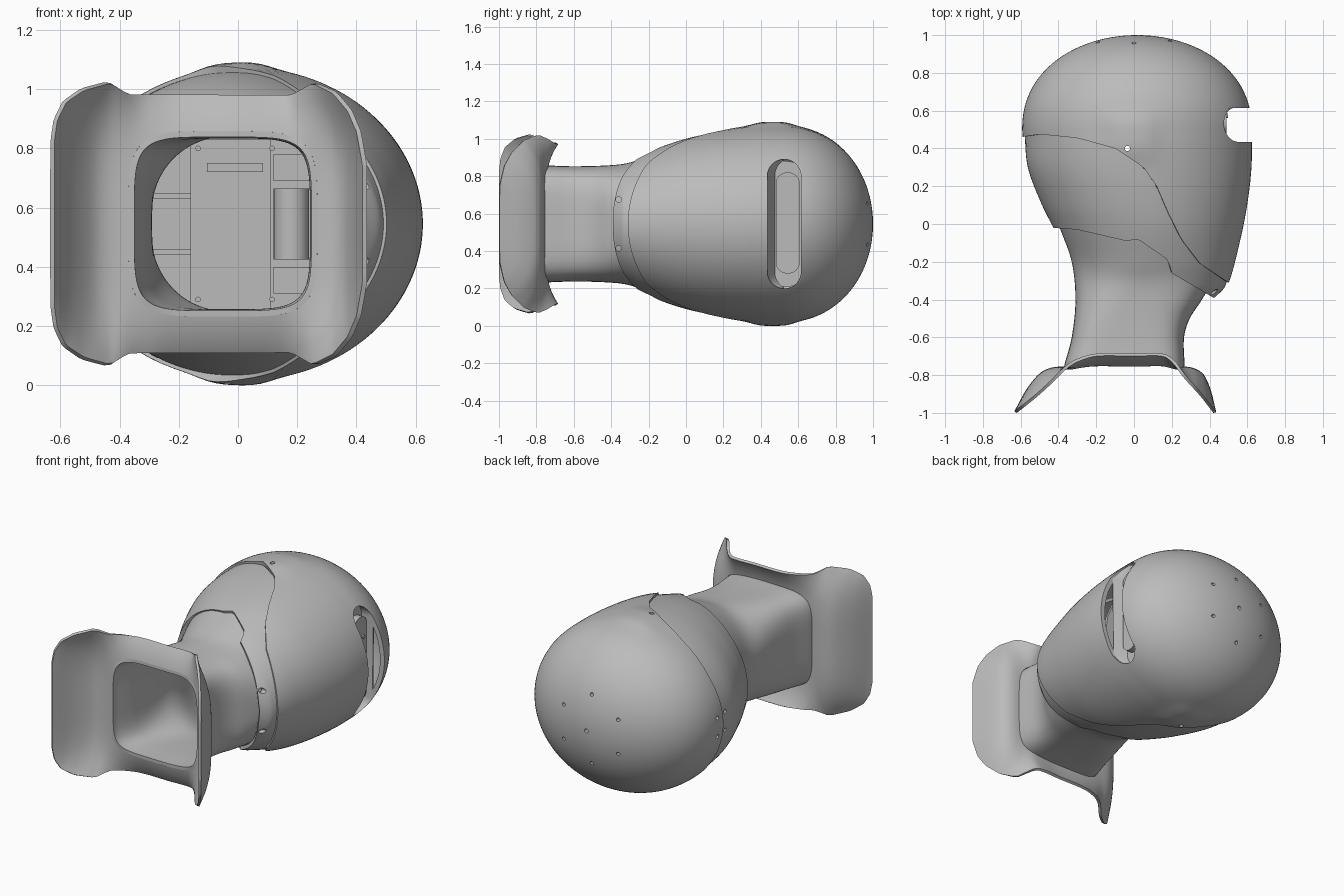
import bpy, bmesh
from math import sin, cos, pi, copysign, exp

if "Cube" in bpy.data.objects:
    bpy.data.objects.remove(bpy.data.objects["Cube"])

grey = bpy.data.materials.new("matte grey")
grey.use_nodes = True
grey.diffuse_color = (0.5, 0.5, 0.5, 1)
grey.node_tree.nodes["Principled BSDF"].inputs["Base Color"].default_value = (0.5, 0.5, 0.5, 1)
MID = 0.545   # height of the head's axis


def clamp(t):
    return max(0.0, min(1.0, t))


def line(pts, x):
    """Straight interpolation through points."""
    if x <= pts[0][0]:
        return pts[0][1]
    for (x0, y0), (x1, y1) in zip(pts, pts[1:]):
        if x <= x1:
            return y0 + (y1 - y0) * (x - x0) / (x1 - x0)
    return pts[-1][1]


def curve(pts, x):
    """Smooth interpolation through points."""
    if x <= pts[0][0] or x >= pts[-1][0]:
        return line(pts, x)
    n = len(pts)
    slope = lambda k: ((pts[min(k + 1, n - 1)][1] - pts[max(k - 1, 0)][1])
                       / (pts[min(k + 1, n - 1)][0] - pts[max(k - 1, 0)][0]))
    i = max(k for k in range(n - 1) if pts[k][0] <= x)
    (x0, y0), (x1, y1) = pts[i], pts[i + 1]
    d = x1 - x0
    t = (x - x0) / d
    return (y0 * (1 + 2 * t) * (1 - t) ** 2 + y1 * t * t * (3 - 2 * t)
            + slope(i) * d * t * (1 - t) ** 2 + slope(i + 1) * d * t * t * (t - 1))


def bisect(inside, lo, hi):
    for _ in range(32):
        m = (lo + hi) / 2
        lo, hi = (m, hi) if inside(m) else (lo, m)
    return lo


def oval(cx, a, h, n, ang):
    c, s = cos(ang), sin(ang)
    return (cx + a * copysign(abs(c) ** (2 / n), c), h * copysign(abs(s) ** (2 / n), s))


# Head and neck outlines along y
HEAD_BACK = [(-.42, -.25), (-.2, -.35), (-.02, -.43), (.1, -.49), (.3, -.565), (.5, -.583)]
HEAD_FRONT = [(-.42, .40), (-.39, .43), (-.33, .485), (-.1, .55), (.1, .59), (.3, .613), (.5, .615)]
HEAD_SIDE = [(-.42, .29), (-.3, .345), (-.2, .39), (0, .458), (.2, .498), (.4, .519), (.5, .52)]
NECK_BACK = [(-.75, -.37), (-.6, -.33), (-.4, -.31), (-.2, -.33), (0, -.40), (.1, -.43)]
NECK_FRONT = [(-.75, .268), (-.6, .265), (-.5, .295), (-.4, .36), (-.3, .41), (.1, .46)]
NECK_SIDE = [(-.75, .313), (-.6, .308), (-.4, .314), (-.3, .328), (-.2, .365), (0, .435), (.1, .45)]
SPLIT = [(-.6, .46), (-.5, .475), (-.3, .455), (-.1, .40), (.05, .30), (.12, .2),
         (.18, .06), (.25, -.08), (.35, -.21), (.5, -.31), (.7, -.32)]
HEM = [(-.43, -.02), (-.3, -.03), (-.04, -.09), (.02, -.08), (.18, -.19),
       (.2, -.26), (.42, -.39), (.7, -.40)]


def head(y, ang, grow=-.003):
    x0, x1 = curve(HEAD_BACK, y) - grow, curve(HEAD_FRONT, y) + grow
    k = (1 - clamp((y - .5) / .5) ** 2.2) ** .5
    return oval((x0 + x1) / 2, k * (x1 - x0) / 2, k * (curve(HEAD_SIDE, y) + grow), 2, ang)


def face(y, ang):
    # raised pad on each temple
    x, z = head(y, ang, .009)
    pad = .016 * exp(-((x + .01) / .13) ** 4 - ((y - .46) / .12) ** 4)
    return x, z + (copysign(pad, z) if abs(z) > .3 else 0)


def neck(y, ang):
    x0, x1 = curve(NECK_BACK, y), curve(NECK_FRONT, y)
    t = clamp((-.2 - y) / .52)
    return oval((x0 + x1) / 2, (x1 - x0) / 2, curve(NECK_SIDE, y), 2.1 + 2.5 * t * t * (3 - 2 * t), ang)


def edge_at(section, border):
    return lambda ang: bisect(lambda y: y < line(border, section(y, ang)[0]), -.42, .7)


def activate(ob):
    bpy.ops.object.select_all(action="DESELECT")
    ob.select_set(True)
    bpy.context.view_layer.objects.active = ob


def apply(ob, mod):
    activate(ob)
    bpy.ops.object.modifier_apply(modifier=mod.name)


def shade(ob):
    activate(ob)
    bpy.ops.object.shade_smooth_by_angle(angle=pi / 6)


def finish(ob, thick=0.0):
    ob.data.materials.append(grey)
    if thick:
        m = ob.modifiers.new("wall", "SOLIDIFY")
        m.thickness, m.offset = thick, -1
        apply(ob, m)
    shade(ob)
    return ob


def to_object(name, bm):
    me = bpy.data.meshes.new(name)
    bm.to_mesh(me)
    bm.free()
    ob = bpy.data.objects.new(name, me)
    bpy.context.collection.objects.link(ob)
    return ob


def loft(name, point, rings, sides, thick):
    """Skin of closed rings; point(u, angle) gives a position, u from 0 to 1."""
    bm = bmesh.new()
    g = [[bm.verts.new(point(i / rings, 2 * pi * j / sides)) for j in range(sides)]
         for i in range(rings + 1)]
    for a, b in zip(g, g[1:]):
        for j in range(sides):
            k = (j + 1) % sides
            bm.faces.new((a[j], b[j], b[k], a[k]))
    bmesh.ops.remove_doubles(bm, verts=bm.verts, dist=1e-5)
    return finish(to_object(name, bm), thick)


def tube_skin(section, start, end, ease=lambda u: u):
    def point(u, ang):
        y0, y1 = start(ang), end(ang)
        y = y0 + (y1 - y0) * ease(u)
        x, z = section(y, ang)
        return x, y, z + MID
    return point


def box(name, lo, hi, round_x=0.0):
    bm = bmesh.new()
    bmesh.ops.create_cube(bm, size=1)
    for v in bm.verts:
        v.co = [(l + h) / 2 + c * (h - l) for l, h, c in zip(lo, hi, v.co)]
    if round_x:
        es = [e for e in bm.edges if abs(e.verts[0].co.x - e.verts[1].co.x) > 1e-4]
        bmesh.ops.bevel(bm, geom=es, offset=round_x, segments=8, profile=.5, affect="EDGES")
    return finish(to_object(name, bm))


def rod(name, pos, r, length, axis):
    rot = {"x": (0, pi / 2, 0), "y": (pi / 2, 0, 0), "z": (0, 0, 0)}[axis]
    bpy.ops.mesh.primitive_cylinder_add(vertices=24, radius=r, depth=length, location=pos, rotation=rot)
    ob = bpy.context.object
    ob.name = name
    return finish(ob)


def cut(ob, cutter):
    cutter.hide_render = True
    m = ob.modifiers.new("cut", "BOOLEAN")
    m.operation, m.solver, m.object = "DIFFERENCE", "EXACT", cutter
    apply(ob, m)
    bpy.data.objects.remove(cutter)


# Collar: boxy flange whose two wings bend down, with a rim that sweeps lower
SADDLE = [(-.62, -1), (-.55, -.875), (-.47, -.79), (-.36, -.77), (0, -.775),
          (.26, -.77), (.35, -.80), (.39, -.88), (.42, -1)]
RIM = [(-.62, -1), (-.52, -.92), (-.42, -.83), (-.36, -.77), (-.3, -.73), (-.2, -.70), (0, -.70),
       (.15, -.70), (.2, -.73), (.26, -.81), (.35, -.91), (.42, -1)]
FLARE = [(-.62, .28), (-.61, .35), (-.58, .41), (-.52, .45), (-.43, .475), (-.37, .437), (.18, .435),
         (.25, .475), (.32, .44), (.37, .38), (.40, .31), (.42, .2)]


def saddle(x, z):
    t = clamp(abs(z) / line(FLARE, x)) ** 4
    return curve(SADDLE, x) * (1 - t) + curve(RIM, x) * t


def collar_point(u, ang):
    xi, zi = neck(-.75, ang)
    ring = lambda r: (-.08 + r * cos(ang), r * sin(ang))
    ok = lambda r: -.62 < ring(r)[0] < .42 and abs(ring(r)[1]) < line(FLARE, ring(r)[0])
    xo, zo = ring(bisect(ok, 0, 1))
    x, z = xi + (xo - xi) * u, zi + (zo - zi) * u
    return x, saddle(x, z), z + MID


loft("collar", collar_point, 22, 240, .016)
loft("neck", tube_skin(neck, lambda a: saddle(*neck(-.75, a)), lambda a: .08), 36, 128, .02)

# Head shells
back = loft("back_shell", tube_skin(head, edge_at(head, HEM), edge_at(head, SPLIT)), 20, 192, .022)
mask = loft("face_shell", tube_skin(face, edge_at(face, SPLIT), lambda a: 1.0,
                                    lambda u: sin(u * pi / 2)), 48, 128, .03)

# Visor slot and screw holes
cut(mask, box("slot_cutter", (.3, .435, .2), (.8, .615, .89), .089))
for k in range(6):
    a = pi / 6 + k * pi / 3
    cut(mask, rod("hole_cutter", (.22 * cos(a), .95, MID + .22 * sin(a)), .011, .3, "y"))
cut(mask, rod("hole_cutter", (.01, .95, MID), .013, .3, "y"))
cut(mask, rod("hole_cutter", (-.035, .40, MID), .014, 2, "z"))
for s in (-1, 1):
    cut(mask, rod("hole_cutter", (-.57, .52, MID + .06 * s), .012, .2, "x"))
    cut(back, rod("hole_cutter", (-.57, .42, MID + .06 * s), .012, .2, "x"))
    cut(back, rod("hole_cutter", (.44, -.36, MID + .13 * s), .015, .2, "x"))
shade(mask)
shade(back)


# Visor lining, sloped on the chin side, and the plate at its floor
def slot_wall(u, ang):
    y, z = .525 + .09 * cos(ang), .09 * sin(ang) + copysign(.255, sin(ang))
    surface = .015 + .59 * (1 - (z / .53) ** 2) ** .5
    return .44 + (surface - .44) * u, y + .045 * (1 - u) * clamp(-cos(ang) * 2), MID + z


loft("visor_lining", slot_wall, 6, 64, .008)
box("visor_recess", (.36, .43, .21), (.45, .625, .88), .08)
box("visor_plate", (.45, .48, .28), (.49, .608, .82), .06)

# Inner mechanism
rod("bulkhead", (.02, .25, MID), .42, .02, "y")
box("mount_plate", (-.16, 0, .255), (.11, .03, .83))
box("plate_handle", (-.105, -.02, .72), (.085, 0, .75))
for s in (-1, 1):
    box("rail", (-.34, .02, MID + .095 * s - .01), (-.16, .06, MID + .095 * s + .01))
    box("motor", (.12, .02, MID + .19 * s - .045), (.24, .16, MID + .19 * s + .045))
    for x in (-.13, .12):
        rod("plate_screw", (x - .005, -.004, MID + .255 * s), .009, .008, "y")
    rod("eye_sensor", (.492, .572, MID + .14 * s), .012, .012, "x")
rod("motor_drum", (.18, .09, MID), .06, .24, "z")
